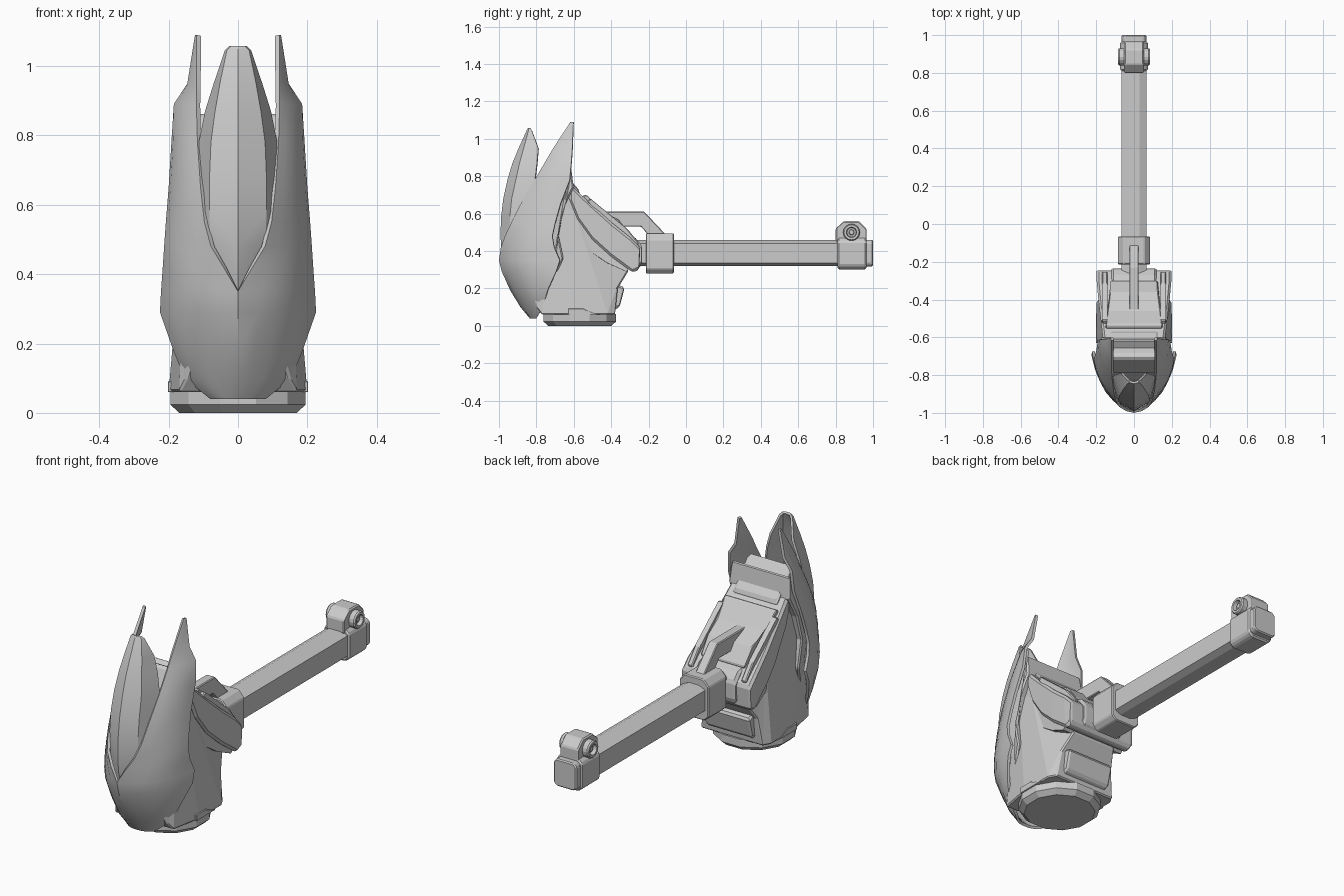
import bpy, bmesh, math
from mathutils import Matrix

if "Cube" in bpy.data.objects:
    bpy.data.objects.remove(bpy.data.objects["Cube"])

grey = bpy.data.materials.new("warm_grey")
grey.diffuse_color = (0.6, 0.6, 0.6, 1)
grey.use_nodes = True
grey.node_tree.nodes["Principled BSDF"].inputs["Base Color"].default_value = grey.diffuse_color


def finish(name, bm, recalc=True):
    if recalc:
        bmesh.ops.recalc_face_normals(bm, faces=bm.faces)
    mesh = bpy.data.meshes.new(name)
    bm.to_mesh(mesh)
    bm.free()
    mesh.materials.append(grey)
    ob = bpy.data.objects.new(name, mesh)
    bpy.context.collection.objects.link(ob)
    return ob


def bevel(ob, width):
    m = ob.modifiers.new("bevel", 'BEVEL')
    m.width = width
    m.segments = 1
    m.limit_method = 'ANGLE'
    m.angle_limit = math.radians(35)


def prism(name, profile, half, chamfer=0.0):
    """Side profile (y, z) widened to +-half; half may be a function of y, z."""
    f = half if callable(half) else (lambda y, z: half)
    bm = bmesh.new()
    left = [bm.verts.new((-f(y, z), y, z)) for y, z in profile]
    right = [bm.verts.new((f(y, z), y, z)) for y, z in profile]
    n = len(profile)
    caps = [bm.faces.new(left), bm.faces.new(right)]
    for i in range(n):
        j = (i + 1) % n
        bm.faces.new((left[i], left[j], right[j], right[i]))
    bmesh.ops.triangulate(bm, faces=caps)
    ob = finish(name, bm)
    if chamfer:
        bevel(ob, chamfer)
    return ob


def bar(name, section, y0, y1, chamfer=0.0):
    """Cross-section (x, z), right half, mirrored and run along y."""
    loop = section + [(-x, z) for x, z in reversed(section)]
    bm = bmesh.new()
    a = [bm.verts.new((x, y0, z)) for x, z in loop]
    b = [bm.verts.new((x, y1, z)) for x, z in loop]
    bm.faces.new(a)
    bm.faces.new(b)
    for i in range(len(loop)):
        j = (i + 1) % len(loop)
        bm.faces.new((a[i], a[j], b[j], b[i]))
    ob = finish(name, bm)
    if chamfer:
        bevel(ob, chamfer)
    return ob


def shell(name, rows, thick, curved, angle):
    """Half shell from rows (z, then three x, y points), mirrored and thickened."""
    bm = bmesh.new()
    grid = []
    for z, p, q, r in rows:
        if curved:
            pts = []
            for k in range(7):
                t = k / 6
                w = ((2*t - 1) * (t - 1), 4*t * (1 - t), t * (2*t - 1))
                pts.append([w[0]*p[c] + w[1]*q[c] + w[2]*r[c] for c in (0, 1)])
        else:
            pts = [p, q, r]
        grid.append([bm.verts.new((x, y, z)) for x, y in pts])
    for u, d in zip(grid, grid[1:]):
        for j in range(len(u) - 1):
            bm.faces.new((d[j], d[j + 1], u[j + 1], u[j]))
    ob = finish(name, bm, recalc=False)
    m = ob.modifiers.new("mirror", 'MIRROR')
    m.merge_threshold = 0.001
    s = ob.modifiers.new("thickness", 'SOLIDIFY')
    s.thickness = thick
    s.offset = -1
    bpy.ops.object.select_all(action='DESELECT')
    ob.select_set(True)
    bpy.context.view_layer.objects.active = ob
    bpy.ops.object.convert(target='MESH')
    bpy.ops.object.shade_smooth_by_angle(angle=math.radians(angle))
    return ob


def lerp(t, a, b):
    return a + (b - a) * max(0, min(1, t))


# Outer mask with two tall side horns
shell("horned_mask", [
    (1.09, (.119, -.618), (.122, -.61), (.124, -.602)),
    (.95, (.12, -.71), (.136, -.66), (.146, -.608)),
    (.89, (.12, -.745), (.158, -.68), (.185, -.612)),
    (.78, (.117, -.81), (.168, -.73), (.192, -.622)),
    (.65, (.108, -.885), (.172, -.78), (.2, -.672)),
    (.55, (.097, -.935), (.172, -.815), (.208, -.70)),
    (.48, (.078, -.968), (.17, -.84), (.213, -.715)),
    (.42, (.042, -.99), (.16, -.87), (.217, -.705)),
    (.35, (0, -1.0), (.15, -.89), (.222, -.675)),
    (.29, (0, -.985), (.148, -.885), (.225, -.695)),
    (.19, (0, -.94), (.13, -.86), (.19, -.74)),
    (.10, (0, -.885), (.1, -.84), (.155, -.765)),
    (.04, (0, -.835), (.045, -.828), (.08, -.80)),
], .014, True, 40)

# Central crest blade between the horns
shell("centre_crest", [
    (1.057, (0, -.845), (.02, -.84), (.026, -.832)),
    (1.045, (0, -.852), (.032, -.842), (.038, -.825)),
    (.95, (0, -.895), (.052, -.868), (.07, -.79)),
    (.87, (0, -.928), (.066, -.89), (.095, -.797)),
    (.78, (0, -.955), (.078, -.91), (.113, -.808)),
    (.68, (0, -.977), (.082, -.932), (.115, -.83)),
    (.58, (0, -.989), (.082, -.942), (.125, -.85)),
    (.48, (0, -.992), (.08, -.94), (.13, -.86)),
    (.40, (0, -.986), (.08, -.93), (.13, -.865)),
    (.32, (0, -.965), (.07, -.92), (.12, -.87)),
], .012, False, 28)


# Main head body, narrowing upward and toward the mask
def body_half(y, z):
    w = lerp((z - .06) / .7, .2, .14)
    return w * lerp((-.72 - y) / .15, 1, .55) * lerp((y + .42) / .1, 1, .72)


prism("head_body", [
    (-.77, .06), (-.6, .06), (-.42, .06), (-.38, .06), (-.365, .2), (-.31, .29),
    (-.30, .4), (-.42, .5), (-.52, .6), (-.6, .7), (-.64, .76), (-.72, .76),
    (-.82, .6), (-.87, .4), (-.85, .22), (-.8, .1)], body_half, .006)

# Inner cheek layer just inside the mask edge
prism("cheek_layer", [
    (-.76, .1), (-.73, .2), (-.655, .36), (-.685, .5), (-.655, .63), (-.60, .74),
    (-.615, .85), (-.70, .8), (-.78, .6), (-.82, .4), (-.81, .2)],
    lambda y, z: lerp((z - .1) / .25, .145, .192) * lerp((z - .5) / .35, 1, .88)
    * lerp((-.7 - y) / .12, 1, .85), .008)

# Overlapping swept neck bands
def swept(y, z):
    return lerp((y + .62) / .3, .163, .198)


prism("lower_neck_band", [
    (-.64, .77), (-.66, .62), (-.61, .5), (-.53, .41), (-.42, .335), (-.32, .29),
    (-.29, .32), (-.29, .41), (-.4, .5), (-.5, .6), (-.58, .71)],
    lambda y, z: swept(y, z) - .014, .006)
prism("upper_neck_band", [
    (-.62, .76), (-.625, .68), (-.58, .57), (-.5, .46), (-.4, .37), (-.285, .285),
    (-.25, .30), (-.245, .42), (-.3, .475), (-.4, .555), (-.5, .645), (-.56, .70)],
    swept, .012)
# Raised back plate and its lower lip
prism("back_plate", [
    (-.575, .67), (-.545, .70), (-.53, .70), (-.46, .615), (-.36, .57),
    (-.30, .49), (-.32, .45), (-.45, .5)],
    lambda y, z: lerp((y + .53) / .2, .15, .125), .006)
prism("neck_socket", [(-.36, .31), (-.26, .30), (-.235, .33), (-.235, .43), (-.27, .47),
                      (-.36, .5)], .12, .012)
# Slanted side rails on the back plate
for side in (-1, 1):
    rail = prism("back_rail", [(-.53, .665), (-.51, .68), (-.31, .515), (-.25, .44),
                               (-.27, .42), (-.40, .52)], .014, .005)
    rail.location.x = side * .155

# Crown block behind the crest
prism("crown_block", [(-.57, .70), (-.57, .725), (-.69, .862), (-.715, .862), (-.79, .70),
                      (-.75, .6), (-.62, .62)], .127, .012)
# Pad on the back of the neck base
prism("rear_pad", [(-.42, .07), (-.385, .085), (-.355, .10), (-.328, .205), (-.37, .222),
                   (-.42, .22)], .135, .01)

# Faceted round base with chamfered underside
bm = bmesh.new()
rings = []
for z, r in ((0, .172), (.024, .198), (.064, .198)):
    rings.append([bm.verts.new((r * math.cos(math.tau * (k + .5) / 12) * 1.02,
                                -.568 + r * math.sin(math.tau * (k + .5) / 12) * 1.02, z))
                  for k in range(12)])
bm.faces.new(rings[0])
bm.faces.new(rings[-1])
for lo, hi in zip(rings, rings[1:]):
    for k in range(12):
        m = (k + 1) % 12
        bm.faces.new((lo[k], lo[m], hi[m], hi[k]))
finish("base_ring", bm)
# Small notched tabs above the base
for side in (-1, 1):
    tab = prism("base_tab", [(-.63, .06), (-.63, .092), (-.55, .092), (-.52, .075),
                             (-.47, .06)], .008, .003)
    tab.location.x = side * .194

# Long handle, collar and end cap
bar("handle", [(.03, .32), (.065, .335), (.065, .441), (.03, .458)], -.26, .98)
bar("handle_collar", [(.06, .28), (.085, .305), (.085, .46), (.055, .495)], -.215, -.065, .005)
bar("end_sleeve", [(.05, .302), (.073, .322), (.073, .45), (.045, .475)], .81, .965, .008)
bar("end_cap", [(.05, .318), (.066, .332), (.066, .443), (.05, .46)], .93, 1.0, .006)

# Bent hook over the collar
prism("top_hook", [(-.465, .612), (-.225, .612), (-.11, .49), (-.2, .485), (-.24, .53),
                   (-.34, .53), (-.37, .555)], .025, .004)

# Chamfered lug at the handle end
prism("pivot_lug", [(.80, .45), (.80, .52), (.845, .56), (.925, .56), (.965, .52),
                    (.965, .45)], .052, .006)


# Hollow pivot bosses on both sides of the lug
for side in (-1, 1):
    bm = bmesh.new()
    loops = [(.045, .04), (.045, .078), (.04, .085), (.028, .085), (.024, .066), (.015, .066),
             (.012, .075)]
    rings = [[bm.verts.new((side * x, .885 + r * math.cos(math.tau * k / 16),
                            .5 + r * math.sin(math.tau * k / 16))) for k in range(16)]
             for r, x in loops]
    for lo, hi in zip(rings, rings[1:]):
        for k in range(16):
            m = (k + 1) % 16
            bm.faces.new((lo[k], lo[m], hi[m], hi[k]))
    bm.faces.new(rings[0])
    bm.faces.new(rings[-1])
    finish("pivot_boss", bm)
